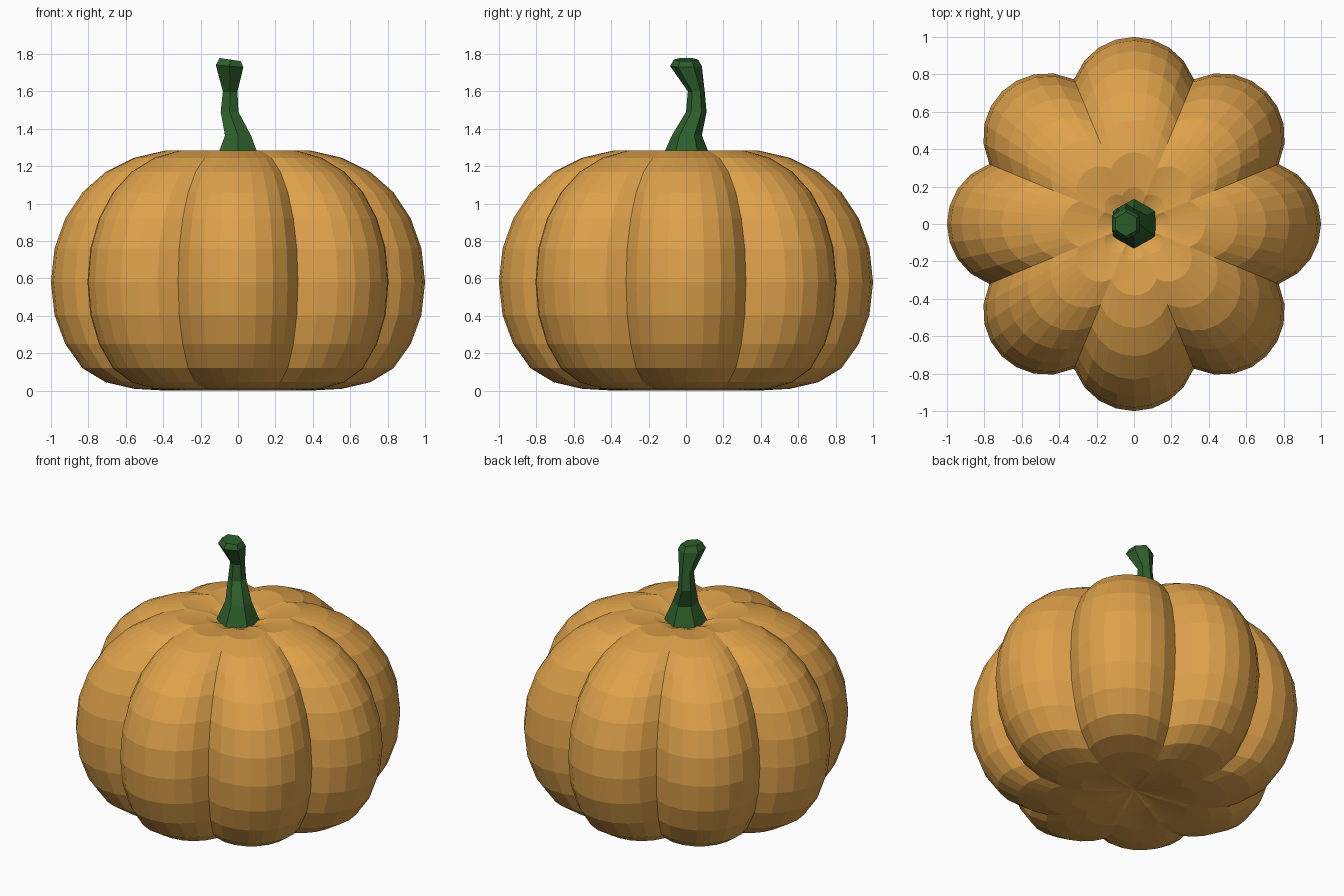
import bpy, bmesh
from math import sin, cos, pi, sqrt, radians

if "Cube" in bpy.data.objects:
    bpy.data.objects.remove(bpy.data.objects["Cube"])

def material(name, rgb):
    m = bpy.data.materials.new(name)
    m.diffuse_color = (*rgb, 1)
    m.use_nodes = True
    m.node_tree.nodes["Principled BSDF"].inputs["Base Color"].default_value = m.diffuse_color
    return m

def skin(name, rings, mat, bottom, top):
    """Join rings of points into a closed surface; caps are a pole point or an n-gon (None)."""
    bm = bmesh.new()
    loops = [[bm.verts.new(p) for p in ring] for ring in rings]
    n = len(loops[0])
    for a, b in zip(loops, loops[1:]):
        for i in range(n):
            j = (i + 1) % n
            bm.faces.new((a[i], a[j], b[j], b[i]))
    for loop, pole in ((loops[0], bottom), (loops[-1], top)):
        if pole is None:
            bm.faces.new(loop)
        else:
            v = bm.verts.new(pole)
            for i in range(n):
                bm.faces.new((loop[i], loop[(i + 1) % n], v))
    bmesh.ops.recalc_face_normals(bm, faces=bm.faces[:])
    me = bpy.data.meshes.new(name)
    bm.to_mesh(me)
    bm.free()
    me.materials.append(mat)
    ob = bpy.data.objects.new(name, me)
    bpy.context.collection.objects.link(ob)
    return ob

# Pumpkin body: eight round lobes, eight segments each
LOBES, SEGS = 8, 8

def lobe_radius(k):
    # circular bulge of radius 0.34 centred 0.66 from the axis
    a = radians(((k + SEGS // 2) % SEGS - SEGS // 2) * 360 / (LOBES * SEGS))
    return 0.66 * cos(a) + sqrt(0.34 ** 2 - (0.66 * sin(a)) ** 2)

heights = [0.025, 0.0, 0.01, 0.045, 0.12, 0.25, 0.405, 0.58,
           0.76, 0.92, 1.06, 1.17, 1.245, 1.285, 1.265]
N = LOBES * SEGS
body_rings = []
for i, z in enumerate(heights):
    r = sin(pi * (i + 1) / 16)
    body_rings.append([(r * lobe_radius(k) * cos(2 * pi * k / N),
                        r * lobe_radius(k) * sin(2 * pi * k / N), z) for k in range(N)])
skin("pumpkin_body", body_rings, material("orange_skin", (0.73, 0.36, 0.07)),
     (0, 0, 0.06), (0, 0, 1.2))

# Stem: crooked six-sided stalk (x, y, z, radius, tilt along x)
stem_path = [(0, 0, 1.2, 0.15, 0), (0, 0.005, 1.365, 0.08, 0),
             (-0.045, 0.055, 1.49, 0.055, 0), (-0.042, 0.055, 1.6, 0.045, 0),
             (-0.045, 0.0, 1.735, 0.085, -0.08), (-0.042, 0.0, 1.77, 0.065, -0.15)]
stem_rings = []
for x, y, z, r, tilt in stem_path:
    ring = []
    for k in range(6):
        a = pi / 2 + k * pi / 3
        ring.append((x + r * cos(a), y + r * sin(a), z + tilt * r * cos(a)))
    stem_rings.append(ring)
skin("stem", stem_rings, material("green_stem", (0.026, 0.115, 0.024)), None, None)
